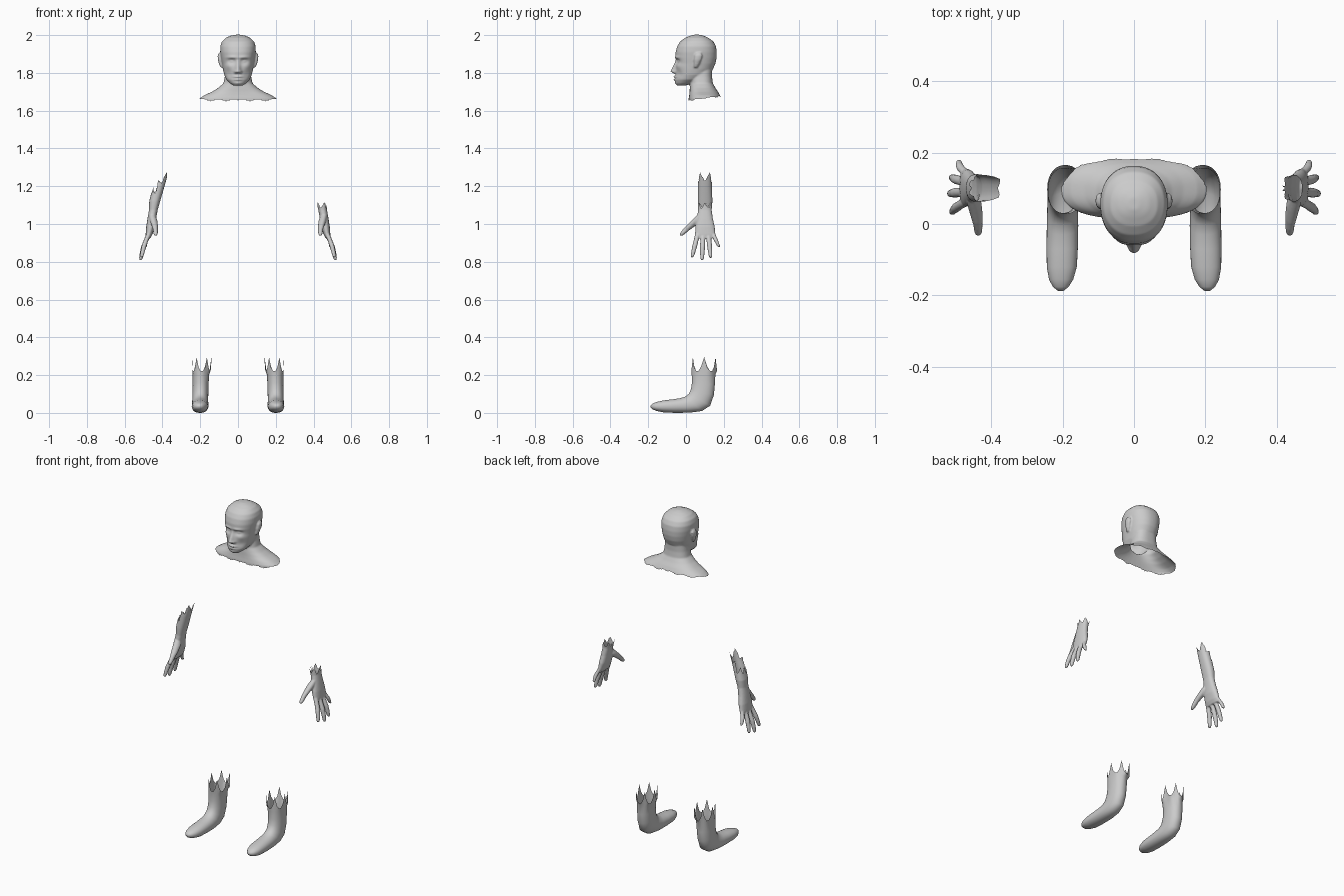
import bpy, bmesh, math
from math import exp, sin, cos, pi, copysign


def loft(bm, rings, n=24, e=2.0, m=1, cap_start=True, jag=None):
    """Tube through rings (x centre, half width, y0, z0, y1, z1); m=-1 mirrors in x."""
    loops = []
    for k, (xc, hw, y0, z0, y1, z1) in enumerate(rings):
        loop = []
        for i in range(n):
            a = 2 * pi * i / n
            c = copysign(abs(cos(a)) ** (2 / e), cos(a))
            s = copysign(abs(sin(a)) ** (2 / e), sin(a))
            z = (z0 + z1) / 2 + s * (z0 - z1) / 2
            if k == 0 and jag:
                z += jag[i % len(jag)]
            y = (y0 + y1) / 2 + s * (y0 - y1) / 2
            loop.append(bm.verts.new((m * (xc + hw * c), y, z)))
        loops.append(loop)
    for a, b in zip(loops, loops[1:]):
        for i in range(n):
            j = (i + 1) % n
            bm.faces.new((a[i], a[j], b[j], b[i]))
    bm.faces.new(loops[-1])
    if cap_start:
        bm.faces.new(loops[0])


def flat(rows):
    """Horizontal rings from (z, x centre, half width, y front, y back)."""
    return [(xc, hw, y0, z, y1, z) for z, xc, hw, y0, y1 in rows]


def make(name, bm):
    bmesh.ops.recalc_face_normals(bm, faces=bm.faces)
    me = bpy.data.meshes.new(name)
    bm.to_mesh(me)
    bm.free()
    me.shade_smooth()
    ob = bpy.data.objects.new(name, me)
    bpy.context.collection.objects.link(ob)
    return ob


def fuse(name, bm, voxel, remove, sculpt=None, smooth=4):
    """Merge overlapping solids into one skin, sculpt it, then tear it open."""
    ob = make(name, bm)
    r = ob.modifiers.new("fuse", 'REMESH')
    r.mode = 'VOXEL'
    r.voxel_size = voxel
    s = ob.modifiers.new("soften", 'SMOOTH')
    s.factor, s.iterations = 0.5, smooth
    dg = bpy.context.evaluated_depsgraph_get()
    me = bpy.data.meshes.new_from_object(ob.evaluated_get(dg))
    ob.modifiers.clear()
    ob.data = me
    b = bmesh.new()
    b.from_mesh(me)
    bmesh.ops.delete(b, geom=[v for v in b.verts if remove(v.co)], context='VERTS')
    if sculpt:
        for v in b.verts:
            sculpt(v.co)
    b.to_mesh(me)
    b.free()
    me.shade_smooth()
    return ob


# Head, neck and shoulders
bm = bmesh.new()
loft(bm, flat([
    (1.732, 0, .022, -.044, -.005), (1.745, 0, .042, -.054, .035),
    (1.765, 0, .062, -.057, .08), (1.79, 0, .073, -.056, .12),
    (1.82, 0, .080, -.055, .143), (1.85, 0, .085, -.053, .156),
    (1.88, 0, .090, -.056, .162), (1.91, 0, .094, -.055, .163),
    (1.94, 0, .094, -.047, .159), (1.965, 0, .086, -.032, .146),
    (1.985, 0, .066, -.006, .12), (1.996, 0, .042, .02, .095),
    (2.002, 0, .015, .04, .075)]), 48, 2.25)
loft(bm, flat([
    (1.85, 0, .062, .03, .14), (1.78, 0, .07, .026, .138),
    (1.745, 0, .077, .022, .142), (1.72, 0, .105, .02, .156),
    (1.70, 0, .138, .019, .17), (1.682, 0, .178, .017, .18),
    (1.665, 0, .204, .014, .187), (1.60, 0, .215, .012, .192)]), 48, 2.5)
for m in (-1, 1):
    loft(bm, flat([
        (1.828, .086, .006, .042, .06), (1.845, .09, .010, .042, .07),
        (1.87, .096, .011, .042, .082), (1.893, .098, .010, .045, .087),
        (1.906, .096, .006, .055, .08)]), 16, 2, m)


def bump(dx, dz, sx, sz):
    return exp(-(dx / sx) ** 2 / 2 - (dz / sz) ** 2 / 2)


def face(co):
    x, y, z = abs(co.x), co.y, co.z
    if z < 1.73 or y > .02:
        return
    d = 0
    # nose and nostrils
    t = (1.87 - z) / .063
    if z < 1.807:
        t = 1 - (1.807 - z) / .014
    t = min(max(t, 0), 1)
    d -= .027 * t * exp(-(x / (.007 + .004 * t)) ** 2 / 2)
    d -= .008 * bump(x - .014, z - 1.804, .005, .006)
    # eye sockets, eyeballs, lids and brows
    d += .015 * bump(x - .033, z - 1.862, .014, .009)
    d -= .008 * bump(x - .034, z - 1.861, .009, .005)
    d -= .006 * bump(x - .032, z - 1.882, .018, .005)
    # lips, mouth line, chin, cheeks
    d -= .011 * bump(x, z - 1.779, .015, .004)
    d -= .010 * bump(x, z - 1.765, .013, .004)
    d += .004 * bump(x, z - 1.772, .02, .002)
    d -= .005 * bump(x, z - 1.745, .014, .008)
    d -= .004 * bump(x - .052, z - 1.835, .014, .01)
    d += .006 * bump(x - .048, z - 1.795, .014, .014)
    co.y += d * min(1, (.02 - y) / .03)


def below_collar(co):
    t = min(max((co.y - .03) / .15, 0), 1)
    return co.z < 1.653 + .02 * t + .004 * sin(abs(co.x) * 75)


fuse("head_and_shoulders", bm, .0045, below_collar, face)

# Hands with torn forearms: the left view side keeps a longer forearm
FINGERS = [  # base y, tip x, tip y, tip z, radius
    (.062, .510, .032, .823, .0135), (.090, .516, .085, .808, .014),
    (.118, .511, .131, .820, .0135), (.143, .490, .175, .877, .0115)]


def torn_forearm(m):
    def remove(co):
        a = math.atan2(co.y - .1, abs(co.x) - .43)
        spike = abs((a * 7 / (2 * pi)) % 1 - .5) * 2
        if m > 0:
            return co.z > 1.085 + .035 * spike
        inner = min(max((.445 - abs(co.x)) / .05, 0), 1)
        return co.z > 1.155 + .075 * inner + .045 * spike
    return remove


for m, name in ((-1, "hand_long_forearm"), (1, "hand_short_forearm")):
    bm = bmesh.new()
    loft(bm, flat([
        (1.32, .385, .03, .07, .135), (1.2, .42, .031, .063, .137),
        (1.12, .441, .029, .062, .14), (1.075, .448, .023, .064, .136),
        (1.03, .456, .023, .058, .142), (.985, .463, .023, .05, .152),
        (.945, .471, .018, .048, .156), (.925, .476, .012, .055, .15)]), 24, 2.3, m)
    for by, tx, ty, tz, r in FINGERS:
        rows = []
        for t, k in ((0, 1), (.3, .95), (.5, 1), (.75, .85), (.93, .7), (1, .35)):
            y = by + (ty - by) * t
            x = .471 + (tx - .471) * t + .006 * sin(pi * t)
            rows.append((.95 + (tz - .95) * t, x, r * k, y - r * k, y + r * k))
        loft(bm, flat(rows), 12, 2, m)
    # thumb
    loft(bm, flat([
        (1.05, .455, .016, .06, .10), (1.02, .447, .02, .03, .09),
        (.99, .440, .017, .0, .05), (.97, .437, .013, -.018, .022),
        (.95, .436, .012, -.033, -.003), (.938, .436, .006, -.034, -.018)]), 12, 2, m)
    fuse(name, bm, .0035, torn_forearm(m), None, 3)

# Boots with torn tops, open inside
for m, name in ((-1, "boot_left"), (1, "boot_right")):
    bm = bmesh.new()
    loft(bm, [
        (.192, .051, .028, .23, .165, .23), (.196, .044, .03, .205, .156, .205),
        (.198, .042, .031, .16, .153, .15), (.199, .042, .026, .125, .148, .095),
        (.2, .042, .014, .10, .128, .038), (.2, .043, -.005, .086, .085, .01),
        (.2, .044, -.03, .078, .02, .001), (.201, .044, -.07, .072, -.06, 0),
        (.202, .042, -.12, .066, -.12, .003), (.204, .034, -.155, .058, -.155, .01),
        (.205, .022, -.176, .05, -.176, .018), (.205, .008, -.187, .04, -.187, .03)],
        30, 2.2, m, False, [.065, .015, -.008, -.008, .01])
    make(name, bm)
